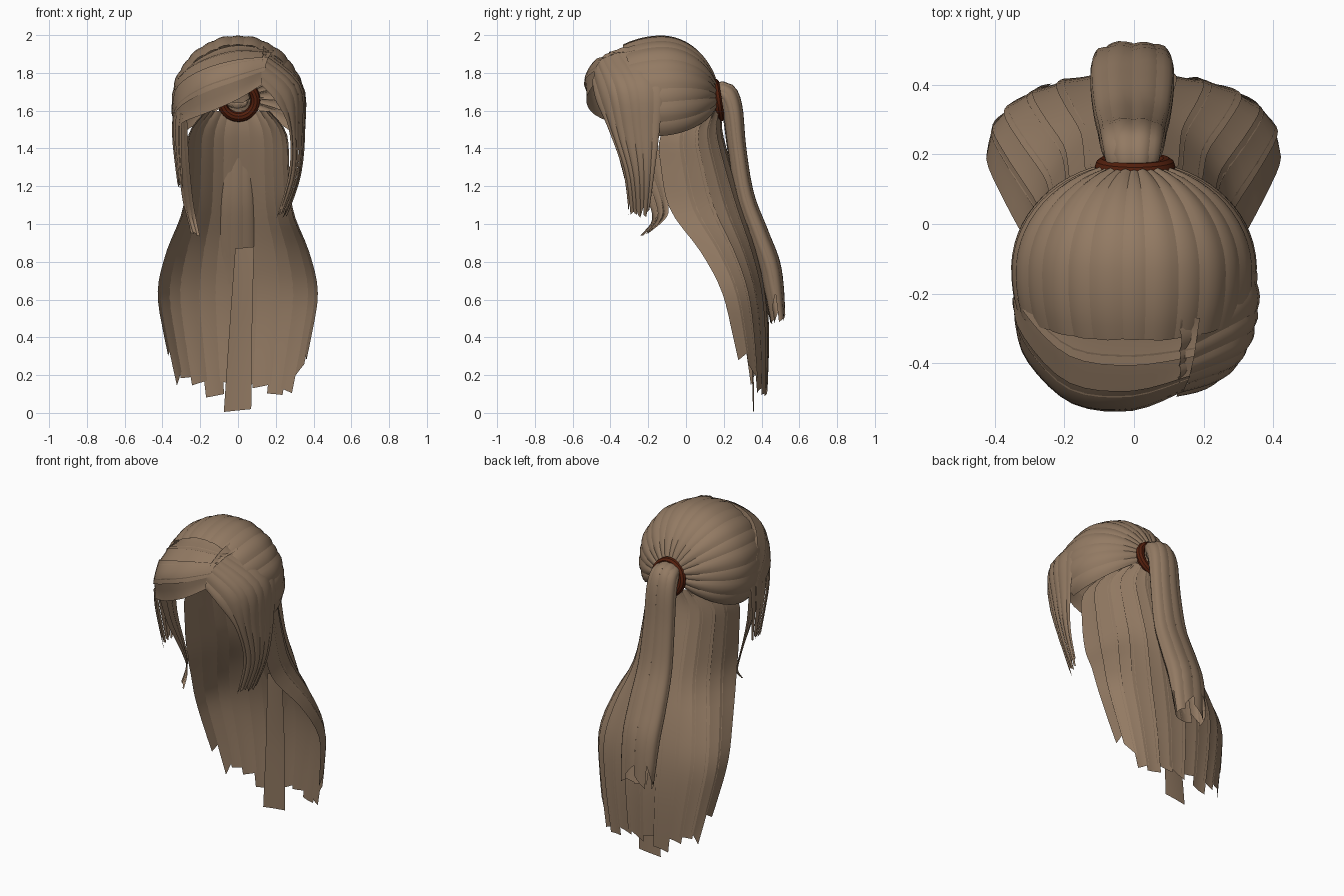
import bpy, bmesh, math, random
from mathutils import Vector

random.seed(4)
if "Cube" in bpy.data.objects:
    bpy.data.objects.remove(bpy.data.objects["Cube"])


def material(name, colour):
    m = bpy.data.materials.new(name)
    m.use_nodes = True
    m.diffuse_color = (*colour, 1)
    m.node_tree.nodes["Principled BSDF"].inputs["Base Color"].default_value = (*colour, 1)
    return m


HAIR = material("ash brown hair", (0.29, 0.195, 0.125))
TIE = material("dark red tie", (0.088, 0.014, 0.004))


def spline(points, t):
    """Smooth curve through the points, t from 0 to 1."""
    last = len(points) - 1
    f = min(max(t, 0), 1) * last
    i = min(int(f), last - 1)
    f -= i
    p = [Vector(points[min(max(k, 0), last)]) for k in range(i - 1, i + 3)]
    a = p[1] * 2
    b = p[2] - p[0]
    c = p[0] * 2 - p[1] * 5 + p[2] * 4 - p[3]
    d = p[1] * 3 - p[0] - p[2] * 3 + p[3]
    return (a + b * f + c * f * f + d * f ** 3) / 2


def patch(rows):
    """Surface through rows of points: v runs along the hair, u across it."""
    return lambda u, v: spline([spline(r, u) for r in rows], v)


def strands(name, surf, count, end=lambda u: 1, jag=0.03, lift=0.006,
            start=0, steps=16, across=4, overlap=0.12, side=1):
    """Split a surface into overlapping, slightly crowned strips with ragged ends."""
    bm = bmesh.new()
    for k in range(count):
        lo = max(0, (k - overlap) / count)
        hi = min(1, (k + 1 + overlap) / count)
        tips = [end((lo + hi) / 2) - random.uniform(0, jag) for _ in range(2)]
        grid = []
        for j in range(steps + 1):
            row = []
            for i in range(across + 1):
                s = i / across
                u = lo + (hi - lo) * s
                tip = tips[0] * (1 - s) + tips[1] * s
                v = start + (tip - start) * j / steps
                p = surf(u, v)
                e = 0.01
                du = surf(min(u + e, 1), v) - surf(max(u - e, 0), v)
                dv = surf(u, min(v + e, 1)) - surf(u, max(v - e, 0))
                n = du.cross(dv).normalized() * side
                row.append(bm.verts.new(p + n * lift * (math.sin(math.pi * s) + 0.4 * (k % 2))))
            grid.append(row)
        for a, b in zip(grid, grid[1:]):
            for i in range(across):
                bm.faces.new((a[i], a[i + 1], b[i + 1], b[i]))
    mesh = bpy.data.meshes.new(name)
    bm.to_mesh(mesh)
    bm.free()
    mesh.materials.append(HAIR)
    mesh.shade_smooth()
    bpy.context.collection.objects.link(bpy.data.objects.new(name, mesh))


# Crown: strips combed from the hairline back to the tie
def crown(u, v):
    a = (u - 0.5) * 4.2
    b = 0.1 + 0.44 * math.cos(a / 1.4)
    rim = Vector((math.sin(a) * math.cos(b), -math.sin(b), math.cos(a) * math.cos(b)))
    d = Vector((0, 1, 0.08)).normalized().slerp(rim, v)
    return Vector((0.345 * d.x, -0.13 + (0.3 if d.y > 0 else 0.4) * d.y, 1.64 + 0.35 * d.z))


strands("crown_hair", crown, 17, start=0.15, lift=0.008, jag=0.01, side=-1)

# Fringe swept from the parting across the forehead
fringe = [
    [(.19, -.27, 1.92), (.17, -.4, 1.9), (.15, -.47, 1.85), (.13, -.49, 1.74)],
    [(-.01, -.28, 1.945), (-.01, -.43, 1.9), (-.01, -.53, 1.81), (0, -.53, 1.66)],
    [(-.17, -.27, 1.895), (-.19, -.4, 1.85), (-.19, -.51, 1.75), (-.16, -.5, 1.59)],
    [(-.295, -.17, 1.79), (-.32, -.27, 1.76), (-.32, -.37, 1.66), (-.29, -.41, 1.54)],
    [(-.34, -.08, 1.62), (-.35, -.17, 1.6), (-.35, -.24, 1.56), (-.335, -.31, 1.49)],
]
strands("fringe", patch(fringe), 4, lift=0.006)

# Hair on the other side of the parting, falling past the cheek
left_side = [
    [(.13, -.26, 1.945), (.13, -.38, 1.915), (.125, -.46, 1.86), (.12, -.495, 1.74)],
    [(.325, -.13, 1.75), (.33, -.28, 1.74), (.29, -.4, 1.71), (.2, -.475, 1.65)],
    [(.345, -.14, 1.5), (.345, -.25, 1.5), (.31, -.35, 1.48), (.27, -.41, 1.5)],
    [(.325, -.17, 1.25), (.32, -.23, 1.25), (.3, -.29, 1.25), (.27, -.33, 1.27)],
    [(.25, -.2, 1.03), (.24, -.23, 1.03), (.22, -.27, 1.03), (.2, -.3, 1.02)],
]
strands("left_side_hair", patch(left_side), 7, jag=0.12, overlap=0.05)

# Right side: short wisps and one long curling lock
right_wisps = [
    [(-.335, -.14, 1.64), (-.33, -.3, 1.62), (-.29, -.41, 1.58)],
    [(-.34, -.16, 1.45), (-.335, -.28, 1.45), (-.3, -.38, 1.45)],
    [(-.31, -.2, 1.18), (-.305, -.25, 1.18), (-.29, -.31, 1.18)],
]
strands("right_side_wisps", patch(right_wisps), 5, jag=0.2, overlap=0, side=-1)
right_lock = [
    [(-.325, -.16, 1.6), (-.3, -.28, 1.6), (-.27, -.4, 1.57)],
    [(-.32, -.14, 1.35), (-.29, -.23, 1.35), (-.26, -.32, 1.35)],
    [(-.295, -.1, 1.14), (-.27, -.15, 1.14), (-.24, -.21, 1.14)],
    [(-.27, -.1, 1.04), (-.25, -.14, 1.03), (-.22, -.18, 1.02)],
    [(-.25, -.2, .95), (-.225, -.22, .94), (-.2, -.25, .93)],
]
strands("right_long_lock", patch(right_lock), 3, jag=0.06, side=-1)

# Long back hair: half width, side depth, back depth and height down its length
back_profile = [(.17, .03, .19, 1.6), (.26, -.13, .195, 1.48), (.275, -.13, .25, 1.28),
                (.295, -.08, .315, 1.07), (.38, .08, .38, .85), (.425, .19, .425, .64),
                (.39, .25, .44, .4), (.32, .32, .43, .08)]


def back(u, v):
    a = (u - 0.5) * math.pi
    w, front, rear, z = [spline([(p[k], 0, 0) for p in back_profile], v).x for k in range(4)]
    round_back = max(0, math.cos(a)) ** 0.8
    return Vector((w * math.sin(a), front + (rear - front) * round_back, z))


strands("back_hair", back, 12, end=lambda u: 1 - 0.15 * abs(2 * u - 1) ** 5,
        jag=0.05, steps=24, side=-1)

# Loose flat strand hanging down the middle
middle = [
    [(-.015, .31, .87), (.085, .31, .88)],
    [(-.045, .34, .45), (.075, .35, .45)],
    [(-.075, .355, .005), (.07, .36, .02)],
]
strands("middle_strand", patch(middle), 1, jag=0, lift=0.003)

# Ponytail: depth, height, half width and half thickness along its path
tail_profile = [(.15, 1.67, .06, .06), (.205, 1.69, .08, .06), (.245, 1.61, .09, .052),
                (.27, 1.4, .095, .046), (.31, 1.15, .105, .048), (.385, .94, .115, .053),
                (.45, .75, .115, .055), (.49, .47, .1, .035)]


def tail(u, v):
    def centre(t):
        return spline([(0, p[0], p[1]) for p in tail_profile], t)
    a = u * math.tau
    size = spline([(p[2], p[3], 0) for p in tail_profile], v)
    t = (centre(v + 0.02) - centre(v - 0.02)).normalized()
    out = Vector((0, -t.z, t.y))
    return centre(v) + Vector((-.005 + size.x * math.sin(a), 0, 0)) + out * size.y * math.cos(a)


strands("ponytail", tail, 9, jag=0.1, lift=0.006, steps=24)

# Hair tie
bpy.ops.mesh.primitive_torus_add(major_radius=0.09, minor_radius=0.026, major_segments=32,
                                 minor_segments=10, location=(0.003, 0.165, 1.655),
                                 rotation=(math.radians(99), 0, 0))
tie = bpy.context.object
tie.name = "hair_tie"
tie.data.materials.append(TIE)
bpy.ops.object.shade_smooth_by_angle()
